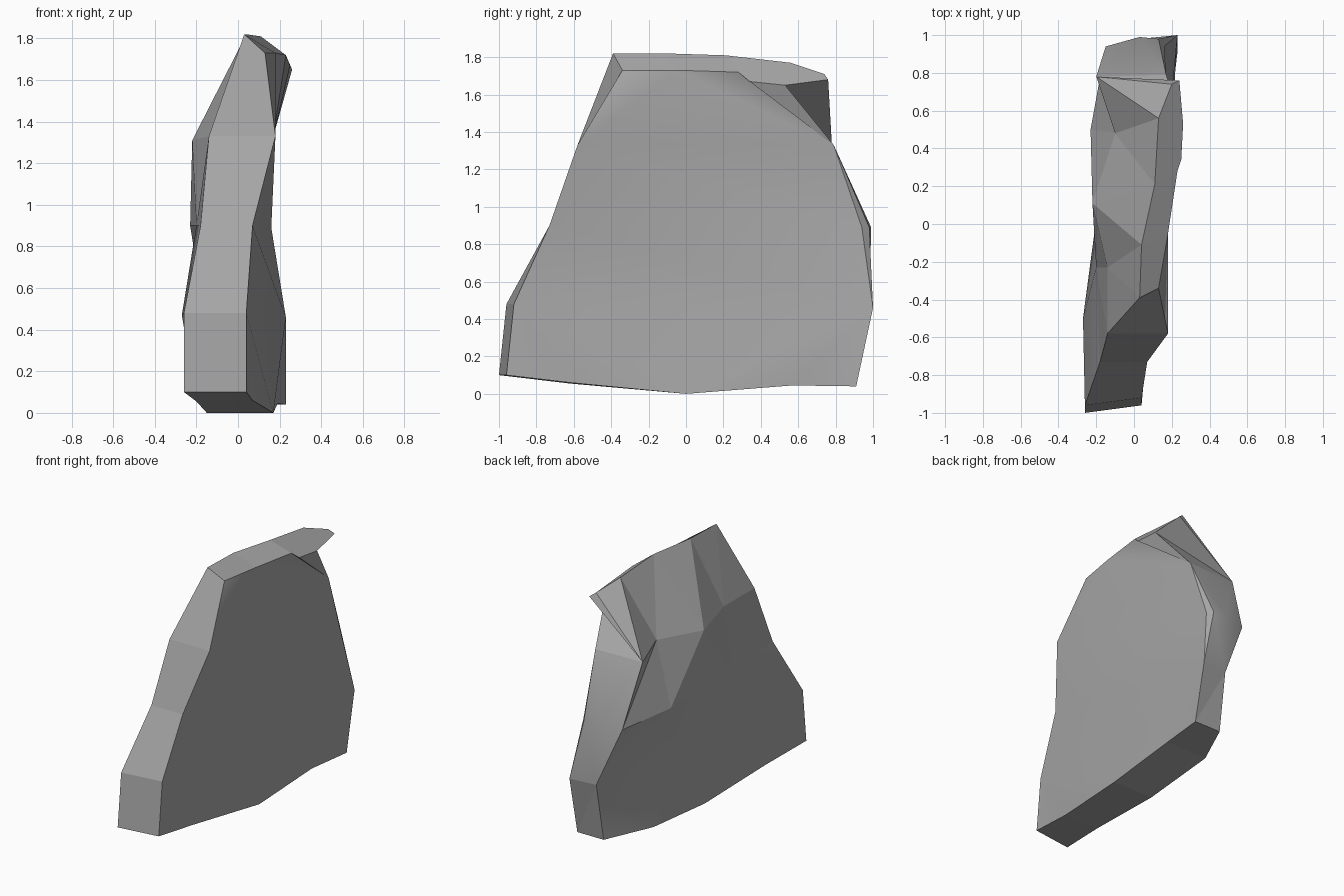
import bpy
import bmesh

default_cube = bpy.data.objects.get("Cube")
if default_cube:
    bpy.data.objects.remove(default_cube, do_unlink=True)

bm = bmesh.new()


def points(*coords):
    """Add a polyline of vertices."""
    return [bm.verts.new(co) for co in coords]


def zip_strip(first, second, smooth=False):
    """Fill between two polylines with triangles, taking the shorter diagonal."""
    i = j = 0
    while i < len(first) - 1 or j < len(second) - 1:
        if j == len(second) - 1:
            advance_first = True
        elif i == len(first) - 1:
            advance_first = False
        else:
            advance_first = ((first[i + 1].co - second[j].co).length
                             < (first[i].co - second[j + 1].co).length)
        if advance_first:
            face = bm.faces.new((first[i], first[i + 1], second[j]))
            i += 1
        else:
            face = bm.faces.new((first[i], second[j + 1], second[j]))
            j += 1
        face.smooth = smooth


def ladder(first, second):
    """Join two equally long polylines with quads."""
    for a, b, c, d in zip(first, first[1:], second[1:], second):
        bm.faces.new((a, b, c, d))


# Rough side: rows running from front to back, bottom to top
bottom_row = points((-.26, -1, .1), (-.2, -.62, .055), (-.15, 0, 0),
                    (-.14, .57, .045), (.02, .91, .04))
low_row = points((-.26, -.96, .48), (-.27, -.5, .47), (-.16, .33, .46), (.03, .98, .46))
middle_row = points((-.18, -.73, .9), (-.2, -.23, .9), (-.23, .5, .9), (-.15, .94, .89))
high_row = points((-.14, -.58, 1.33), (-.14, -.23, 1.33), (-.22, .11, 1.31),
                  (-.1, .48, 1.35), (-.2, .78, 1.33))
ridge = points((.03, -.39, 1.82), (.04, -.11, 1.82), (.11, .21, 1.81),
               (.13, .56, 1.77), (.2, .74, 1.71))
overhang_tip = points((.24, .76, 1.68))[0]
rows = [bottom_row, low_row, middle_row, high_row, ridge]
zip_strip(bottom_row, low_row, smooth=True)
zip_strip(low_row, middle_row, smooth=True)
zip_strip(middle_row[:3], high_row[:4])
zip_strip(middle_row[2:], high_row[3:4])
zip_strip(middle_row[3:], high_row[3:])
zip_strip(high_row[:4], ridge[:4])
zip_strip(high_row[3:], ridge[3:4])
zip_strip(high_row[4:], ridge[3:])

# Cut side: broad bands with a slight waist, inside the rim
front_rim = points((.04, -.96, .1), (.04, -.92, .48), (.07, -.73, .9), (.18, -.58, 1.33))
top_rim = points((.13, -.34, 1.73), (.18, -.05, 1.73), (.23, .28, 1.72),
                 (.25, .34, 1.67), (.26, .53, 1.65))
back_rim = points((.17, .79, 1.33), (.16, .94, .89), (.23, 1, .46), (.23, .91, .04))
bottom_rim = points((.19, .57, .045), (.17, 0, 0), (.07, -.62, .06))
base_edge = front_rim[:1] + bottom_rim[::-1] + back_rim[-1:]
bands = [base_edge] + [list(pair) for pair in zip(front_rim[1:], back_rim[2::-1])] + [top_rim]
for lower, upper in zip(bands, bands[1:]):
    zip_strip(lower, upper, smooth=True)

# Front edge and underside
ladder([row[0] for row in rows], front_rim + top_rim[:1])
ladder(bottom_row, base_edge)

# Top edge with the overhanging back corner and the notch beneath it
notch = high_row[-1]
ladder(ridge[:3], top_rim[:3])
bm.faces.new(ridge[2:] + [overhang_tip] + top_rim[:1:-1])
bm.faces.new((overhang_tip, ridge[-1], notch))
bm.faces.new((overhang_tip, top_rim[-1], notch))
bm.faces.new((top_rim[-1], back_rim[0], notch))

# Rounded back edge
bulge = [middle_row[-1]] + points((.03, .99, .89), (.13, .98, .89)) + [back_rim[1]]
low_back = [low_row[-1], back_rim[2]]
zip_strip([notch, back_rim[0]], bulge, smooth=True)
zip_strip(bulge, low_back, smooth=True)
zip_strip(low_back, [bottom_row[-1], back_rim[3]])

bmesh.ops.recalc_face_normals(bm, faces=bm.faces)

# Keep the rim crisp between the smooth sides
for edge in bm.edges:
    edge.smooth = edge.calc_face_angle(0) < .6
mesh = bpy.data.meshes.new("rock_slab")
bm.to_mesh(mesh)
bm.free()

# Plain grey stone
stone = bpy.data.materials.new("grey_stone")
stone.use_nodes = True
colour = (.39, .39, .39, 1)
stone.diffuse_color = colour
stone.node_tree.nodes["Principled BSDF"].inputs["Base Color"].default_value = colour
mesh.materials.append(stone)

rock = bpy.data.objects.new("rock_slab", mesh)
bpy.context.collection.objects.link(rock)
